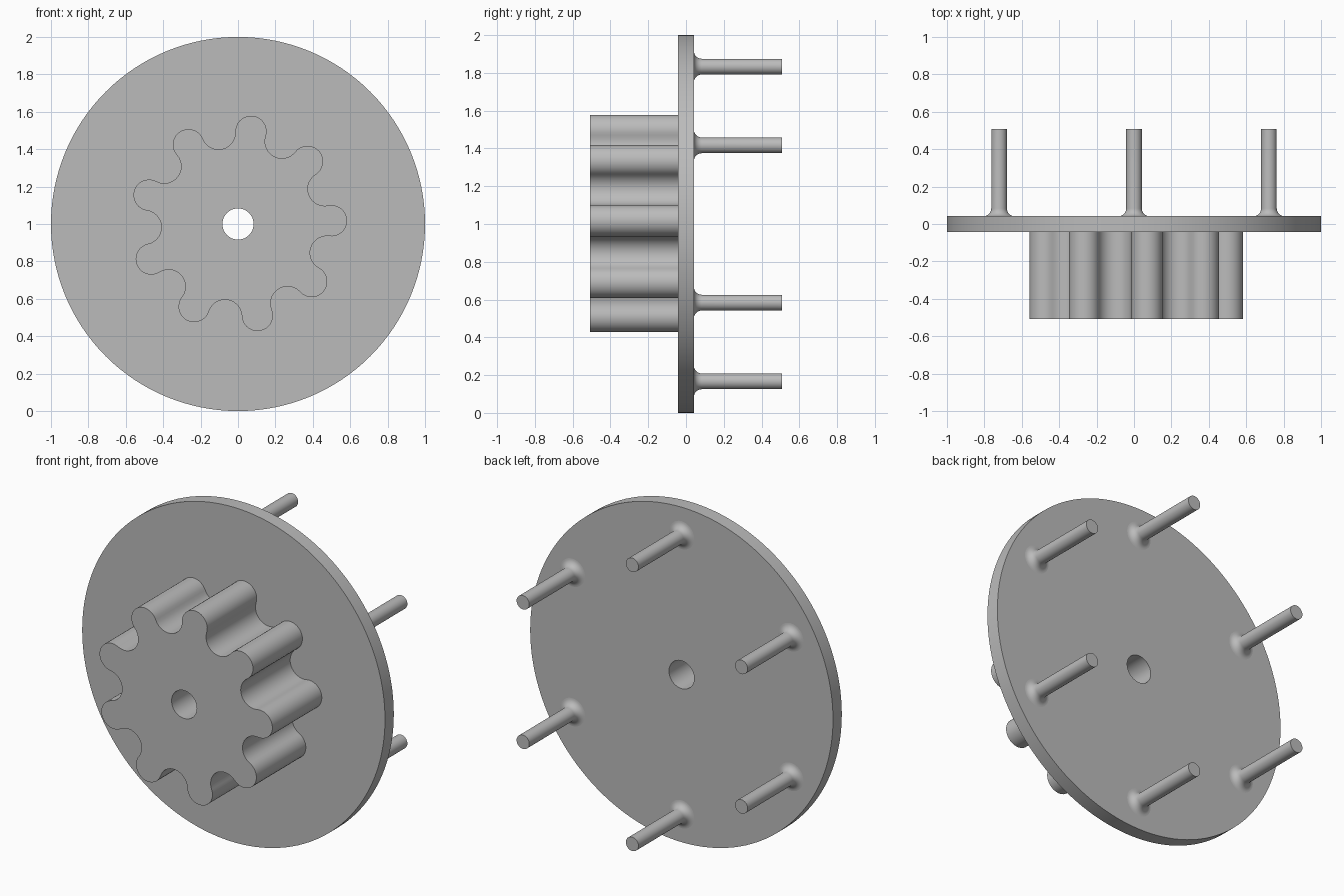
import bpy, bmesh
from math import cos, sin, radians, pi

cube = bpy.data.objects.get("Cube")
if cube:
    bpy.data.objects.remove(cube, do_unlink=True)

GREY = (0.5, 0.5, 0.5, 1)
metal = bpy.data.materials.new("plain grey")
metal.use_nodes = True
metal.diffuse_color = GREY
metal.node_tree.nodes["Principled BSDF"].inputs["Base Color"].default_value = GREY

HALF = 0.0417      # half the disc thickness
END = 0.508        # reach of gear and pins
TEETH = 9


def finish(bm, name):
    bmesh.ops.recalc_face_normals(bm, faces=bm.faces)
    mesh = bpy.data.meshes.new(name)
    bm.to_mesh(mesh)
    bm.free()
    mesh.materials.append(metal)
    obj = bpy.data.objects.new(name, mesh)
    bpy.context.collection.objects.link(obj)
    bpy.ops.object.select_all(action="DESELECT")
    obj.select_set(True)
    bpy.context.view_layer.objects.active = obj
    bpy.ops.object.shade_smooth_by_angle(angle=radians(35))
    return obj


def arc(cx, cz, r, start, sweep, n):
    return [(cx + r * cos(radians(start + sweep * i / n)),
             cz + r * sin(radians(start + sweep * i / n))) for i in range(n)]


def ring(bm, points, y):
    verts = [bm.verts.new((x, y, z)) for x, z in points]
    for a, b in zip(verts, verts[1:] + verts[:1]):
        bm.edges.new((a, b))
    return verts


def wall(bm, a, b):
    n = len(a)
    for i in range(n):
        j = (i + 1) % n
        bm.faces.new((a[i], a[j], b[j], b[i]))


def cap(bm, *loops):
    edges = []
    for loop in loops:
        for a, b in zip(loop, loop[1:] + loop[:1]):
            edges.append(bm.edges.get((a, b)))
    bmesh.ops.triangle_fill(bm, edges=edges, use_beauty=True, normal=(0, -1, 0))


# Gear outline: round lobes and round valleys, tangent on one pitch circle
PITCH, LOBE = 0.5, 0.0833
step = 360 / TEETH
valley = 2 * PITCH * sin(radians(step / 4)) - LOBE
lean = 90 + step / 4
gear = []
for k in range(TEETH):
    a = 2 + k * step
    v = a + step / 2
    gear += arc(PITCH * cos(radians(a)), 1 + PITCH * sin(radians(a)),
                LOBE, a - lean, 2 * lean, 18)
    gear += arc(PITCH * cos(radians(v)), 1 + PITCH * sin(radians(v)),
                valley, v - lean, 2 * lean - 360, 14)

rim = arc(0, 1, 1, 0, 360, 128)
bore = arc(0, 1, 0.0833, 0, 360, 48)

# Disc and gear as one body with a through hole
bm = bmesh.new()
gear_front, gear_back = ring(bm, gear, -END), ring(bm, gear, -HALF)
rim_front, rim_back = ring(bm, rim, -HALF), ring(bm, rim, HALF)
bore_front, bore_back = ring(bm, bore, -END), ring(bm, bore, HALF)
cap(bm, gear_front, bore_front)
cap(bm, rim_front, gear_back)
cap(bm, rim_back, bore_back)
wall(bm, gear_front, gear_back)
wall(bm, rim_front, rim_back)
wall(bm, bore_front, bore_back)
finish(bm, "disc_with_gear")

# Six pins on the back, each with a filleted foot
PIN, FILLET = 0.0417, 0.0417
profile = [(PIN + FILLET * (1 - sin(t * pi / 16)), HALF + FILLET * (1 - cos(t * pi / 16)))
           for t in range(9)]
profile.append((PIN, END))
for k in range(6):
    a = radians(30 + 60 * k)
    cx, cz = 0.833 * cos(a), 1 + 0.833 * sin(a)
    bm = bmesh.new()
    rings = [ring(bm, arc(cx, cz, r, 0, 360, 32), y) for r, y in profile]
    for low, high in zip(rings, rings[1:]):
        wall(bm, low, high)
    bm.faces.new(rings[-1])
    finish(bm, f"pin_{k + 1}")
